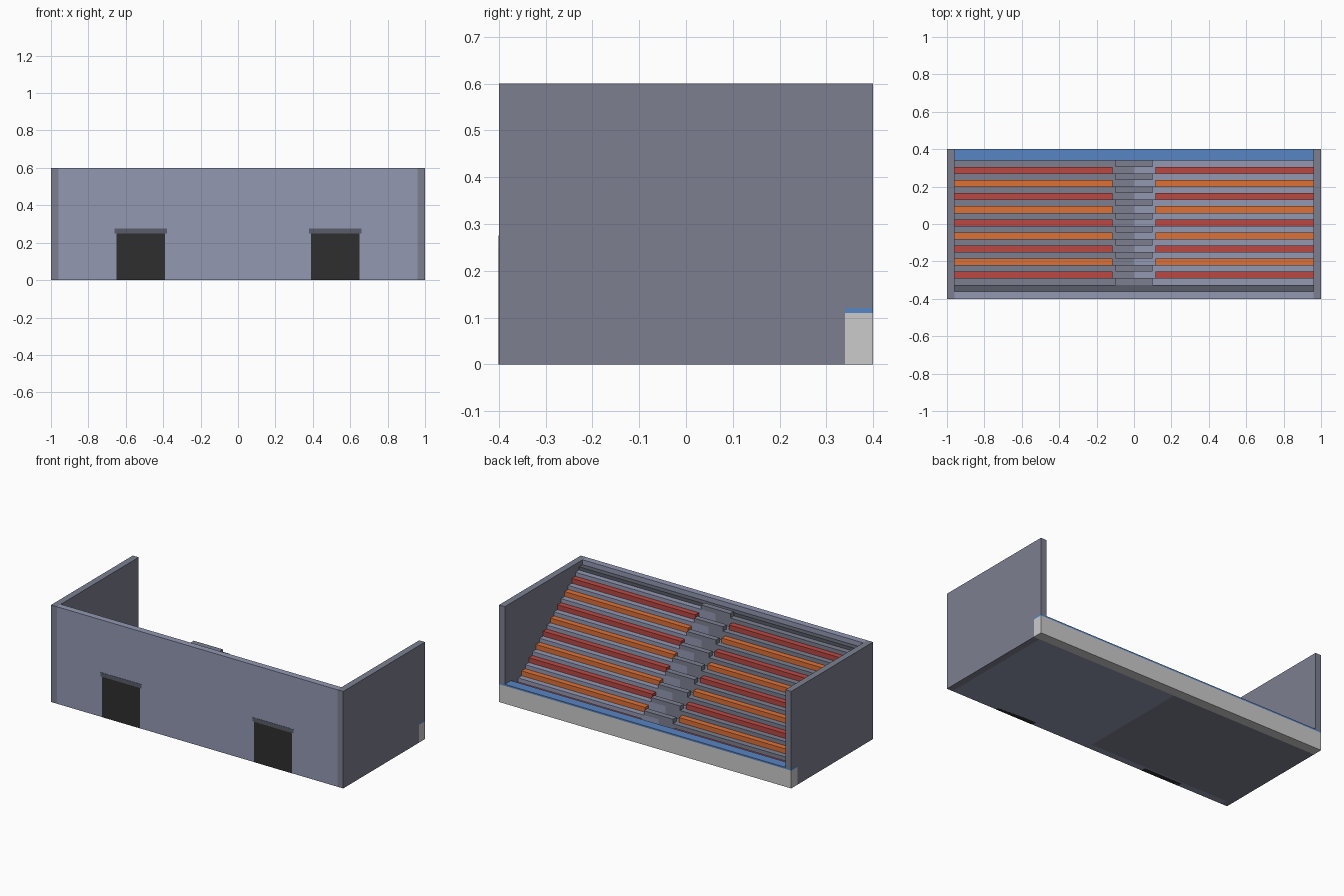
import bpy, bmesh

if "Cube" in bpy.data.objects:
    bpy.data.objects.remove(bpy.data.objects["Cube"])


def material(name, rgb):
    m = bpy.data.materials.new(name)
    m.diffuse_color = (*[(c / 255) ** 2.2 for c in rgb], 1)
    m.use_nodes = True
    m.node_tree.nodes["Principled BSDF"].inputs["Base Color"].default_value = m.diffuse_color
    return m


LIGHT = material("pale_concrete", (145, 151, 176))
DARK = material("dark_concrete", (123, 126, 143))
SHADE = material("charcoal", (90, 93, 105))
BLACK = material("doorway_black", (50, 50, 50))
RED = material("red_seat", (185, 74, 69))
ORANGE = material("orange_seat", (222, 113, 58))
BLUE = material("blue_rail", (88, 132, 194))


def extrude(name, profile, x0, x1, mat=None):
    """Extrude a (y, z) profile along x."""
    bm = bmesh.new()
    face = bm.faces.new([bm.verts.new((x0, y, z)) for y, z in profile])
    ext = bmesh.ops.extrude_face_region(bm, geom=[face])
    moved = [v for v in ext["geom"] if isinstance(v, bmesh.types.BMVert)]
    bmesh.ops.translate(bm, verts=moved, vec=(x1 - x0, 0, 0))
    bmesh.ops.recalc_face_normals(bm, faces=bm.faces[:])
    me = bpy.data.meshes.new(name)
    bm.to_mesh(me)
    bm.free()
    ob = bpy.data.objects.new(name, me)
    bpy.context.collection.objects.link(ob)
    if mat:
        me.materials.append(mat)
    return ob


def box(name, x, y, z, mat=None):
    profile = [(y[0], z[0]), (y[1], z[0]), (y[1], z[1]), (y[0], z[1])]
    return extrude(name, profile, x[0], x[1], mat)


ROWS, RUN, RISE = 10, 0.07, 0.055
FRONT, BACK = 0.34, -0.36

# Stepped terraces, one block on each side of the centre
stairs = [(BACK, 0), (FRONT, 0)]
for i in range(ROWS):
    z = RISE * (i + 1)
    stairs += [(FRONT - RUN * i, z), (FRONT - RUN * (i + 1), z)]
extrude("left_terrace", stairs, -0.96, 0, DARK)
extrude("right_terrace", stairs, 0, 0.96, LIGHT)

# Benches against each riser and half steps along the aisle
for i in range(ROWS):
    y, z = FRONT - RUN * i, RISE * (i + 1)
    box("aisle_step", (-0.1, 0.1), (y - 0.035, y), (z, z + 0.0275), DARK)
    if i < ROWS - 1:
        for x in ((-0.96, -0.115), (0.115, 0.96)):
            box("bench", x, (y - RUN, y - 0.035), (z, z + 0.03),
                ORANGE if i % 2 else RED)
box("rear_ledge", (-0.96, 0.96), (BACK, BACK + 0.035), (0.55, 0.57), SHADE)

# Side walls notched over the front barrier, and the rear wall
side = [(-0.4, 0), (FRONT, 0), (FRONT, 0.12), (0.4, 0.12), (0.4, 0.6), (-0.4, 0.6)]
extrude("left_wall", side, -1, -0.96, DARK)
extrude("right_wall", side, 0.96, 1, DARK)
box("rear_wall", (-0.96, 0.96), (-0.4, BACK), (0, 0.6), LIGHT)

# Front barrier with coloured top rail
box("front_barrier", (-1, 1), (FRONT, 0.4), (0, 0.11))
box("barrier_rail", (-1, 1), (FRONT, 0.4), (0.11, 0.12), BLUE)

# Entrances in the rear wall, practically flush with it
for x in (-0.52, 0.52):
    box("entrance", (x - 0.13, x + 0.13), (-0.401, -0.37), (0, 0.25), BLACK)
    box("entrance_lintel", (x - 0.14, x + 0.14), (-0.4015, -0.37), (0.25, 0.275), SHADE)
